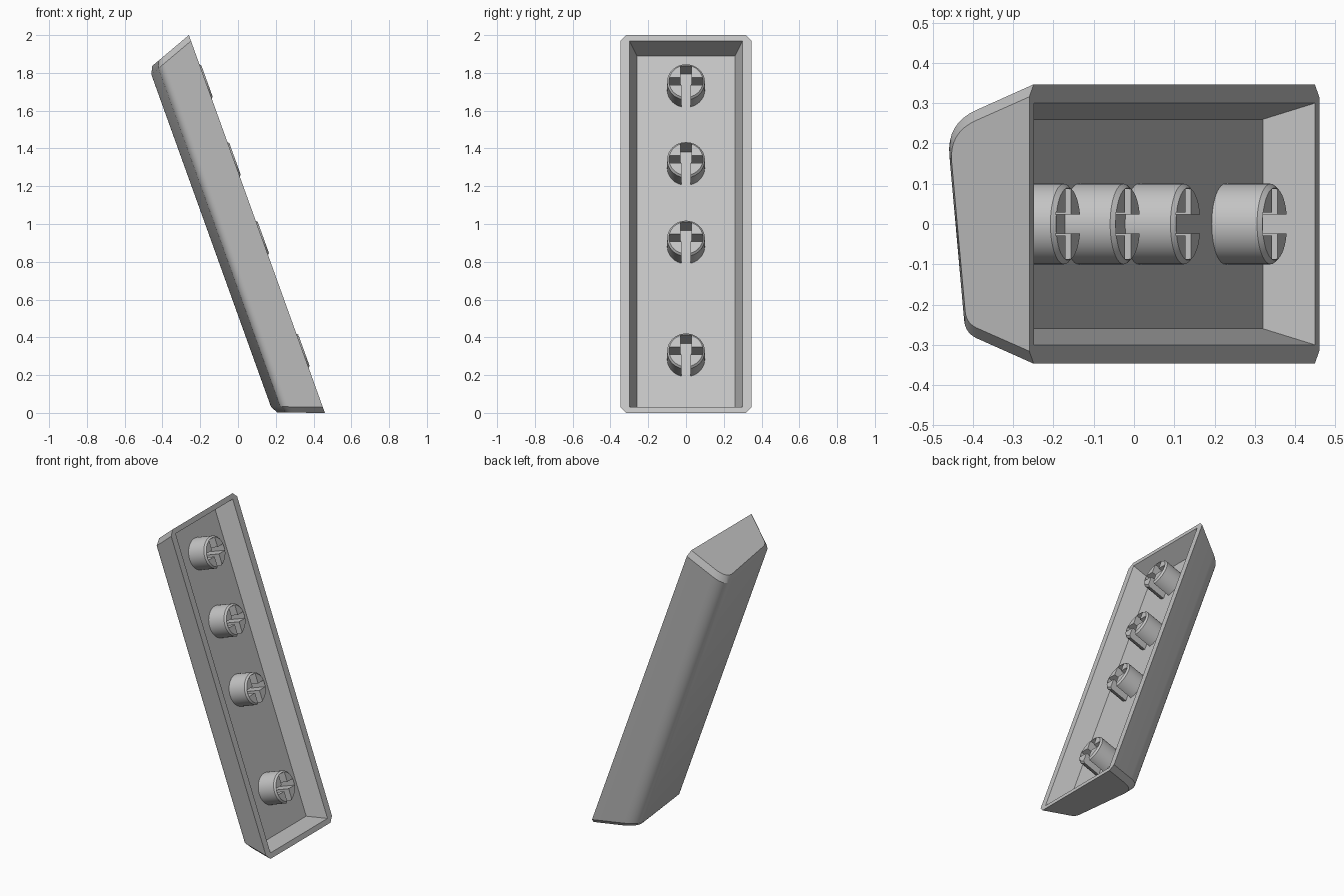
import bpy, bmesh, math
from mathutils import Matrix, Vector

cube = bpy.data.objects.get("Cube")
if cube:
    bpy.data.objects.remove(cube, do_unlink=True)

# Local frame: X runs down the length, Y across, Z out of the open side
TILT = Matrix.Translation((0.1, 0, 1)) @ Matrix.Rotation(math.radians(70.2), 4, 'Y')
FLOOR = -0.1225

grey = bpy.data.materials.new("light_grey")
grey.use_nodes = True
colour = (0.55, 0.55, 0.55, 1)
grey.diffuse_color = colour
grey.node_tree.nodes["Principled BSDF"].inputs["Base Color"].default_value = colour


def loft(name, loops):
    """Closed solid through loops holding equal point counts."""
    bm = bmesh.new()
    rings = [[bm.verts.new(p) for p in loop] for loop in loops]
    count = len(rings[0])
    for a, b in zip(rings, rings[1:]):
        for i in range(count):
            j = (i + 1) % count
            bm.faces.new((a[i], a[j], b[j], b[i]))
    bm.faces.new(rings[0])
    bm.faces.new(rings[-1])
    bmesh.ops.recalc_face_normals(bm, faces=bm.faces)
    mesh = bpy.data.meshes.new(name)
    bm.to_mesh(mesh)
    bm.free()
    mesh.materials.append(grey)
    obj = bpy.data.objects.new(name, mesh)
    bpy.context.collection.objects.link(obj)
    return obj


def cut(obj, cutter):
    """Subtract the cutter, bake the result and discard the cutter."""
    mod = obj.modifiers.new("cut", 'BOOLEAN')
    mod.operation = 'DIFFERENCE'
    mod.solver = 'EXACT'
    mod.object = cutter
    graph = bpy.context.evaluated_depsgraph_get()
    mesh = bpy.data.meshes.new_from_object(obj.evaluated_get(graph))
    obj.modifiers.clear()
    obj.data = mesh
    bpy.data.objects.remove(cutter, do_unlink=True)


def shade(obj):
    bpy.ops.object.select_all(action='DESELECT')
    obj.select_set(True)
    bpy.context.view_layer.objects.active = obj
    bpy.ops.object.shade_smooth_by_angle(angle=math.radians(30))


def arc(a, b, c, steps=8):
    """Rounded corner from a to c, pulled towards b."""
    a, b, c = Vector(a), Vector(b), Vector(c)
    ts = [i / steps for i in range(steps + 1)]
    return [a * (1 - t) ** 2 + b * 2 * t * (1 - t) + c * t * t for t in ts]


# Shell: lopsided rounded cross-section with chamfered sloping ends
section = [Vector((0.347, 0))]
section += arc((0.283, -0.175), (0.25, -0.266), (0.17, -0.257))
section += arc((-0.24, -0.212), (-0.274, -0.208), (-0.287, -0.165))
section += [Vector((-0.347, 0))]


def station(side, reach, sy, sz):
    return [(side * (reach + 0.37 * sz * p.y), sy * p.x, sz * p.y) for p in section]


shell = loft("shell", [station(-1, 1.063, 0.91, 0.92), station(-1, 1.03, 1, 1),
                       station(1, 1.03, 1, 1), station(1, 1.063, 0.91, 0.92)])


# Hollow with tapered walls
def rectangle(grow, z):
    x, y = 0.99 + grow, 0.26 + grow
    return [(x, y, z), (-x, y, z), (-x, -y, z), (x, -y, z)]


cut(shell, loft("hollow_cutter", [rectangle(0, FLOOR), rectangle(0.0563, 0.05)]))
shell.matrix_world = TILT
shade(shell)


# Stem: chamfered post with a cross slot open on its lower side
def circle(r, z, n=40):
    return [(r * math.cos(math.tau * i / n), r * math.sin(math.tau * i / n), z)
            for i in range(n)]


stem = loft("stem", [circle(0.1, FLOOR - 0.01), circle(0.1, -0.003), circle(0.09, 0.008)])
arm, half, upper, lower = 0.087, 0.021, 0.029, 0.023
side = [(0.2, lower), (half, lower), (half, arm), (-half, arm),
        (-half, upper), (-arm, upper)]
cross = side + [(x, -y) for x, y in reversed(side)]
cut(stem, loft("slot_cutter", [[(x, y, z) for x, y in cross] for z in (-0.3, 0.1)]))
shade(stem)

# Four stems along the hollow
for i, x in enumerate((-0.8, -0.362, 0.08, 0.715)):
    post = stem if i == 0 else stem.copy()
    if i:
        bpy.context.collection.objects.link(post)
    post.name = f"stem_{i + 1}"
    post.matrix_world = TILT @ Matrix.Translation((x, 0, 0))
